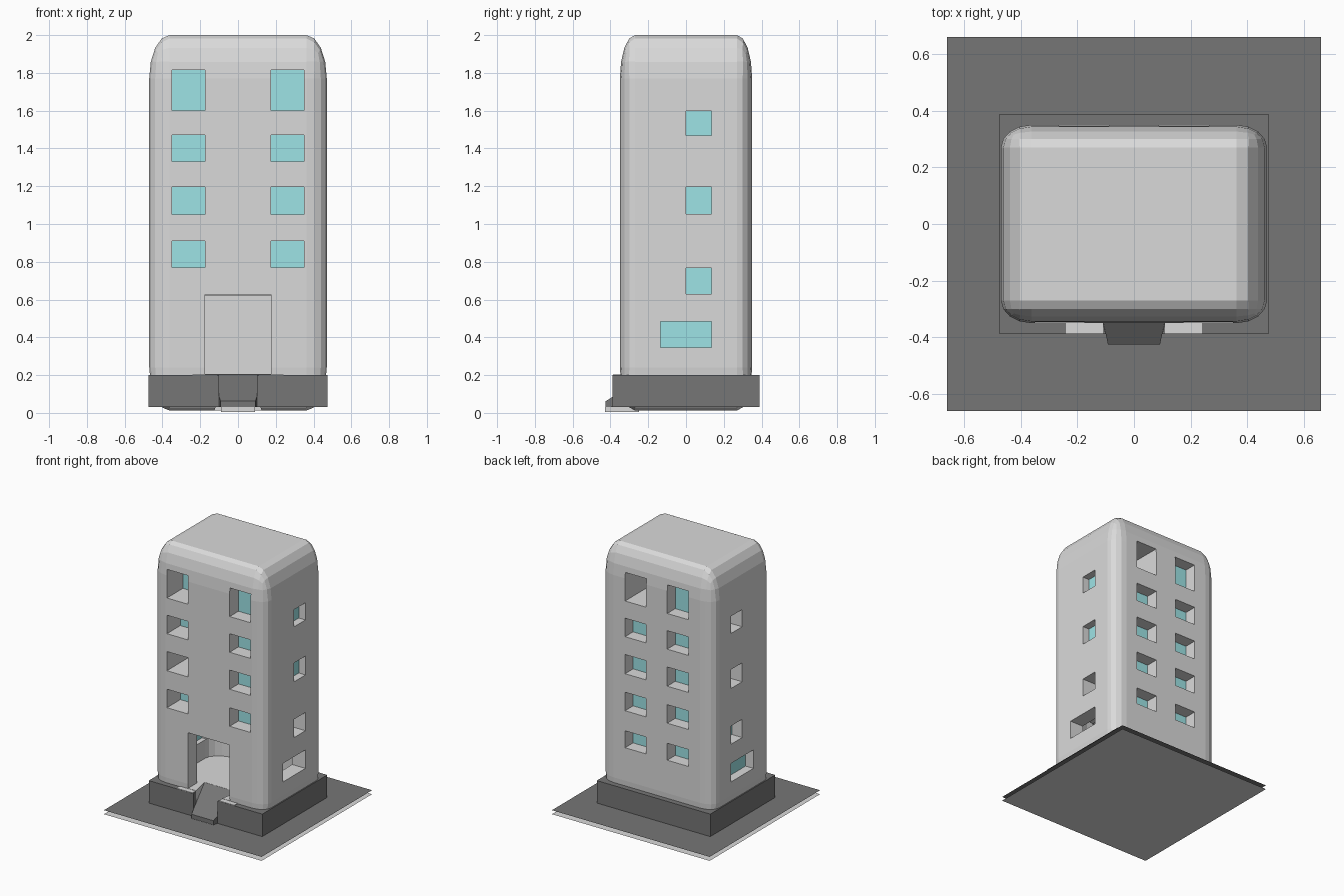
import bpy, bmesh

if "Cube" in bpy.data.objects:
    bpy.data.objects.remove(bpy.data.objects["Cube"])


def material(name, rgb):
    m = bpy.data.materials.new(name)
    m.diffuse_color = (*rgb, 1)
    m.use_nodes = True
    m.node_tree.nodes["Principled BSDF"].inputs["Base Color"].default_value = m.diffuse_color
    return m


LIGHT = material("pale_concrete", (0.7, 0.7, 0.7))
DARK = material("dark_stone", (0.18, 0.18, 0.18))
GLASS = material("teal_glass", (0.34, 0.77, 0.79))


def finish(name, bm, mat):
    bmesh.ops.recalc_face_normals(bm, faces=bm.faces)
    me = bpy.data.meshes.new(name)
    bm.to_mesh(me)
    bm.free()
    me.materials.append(mat)
    ob = bpy.data.objects.new(name, me)
    bpy.context.collection.objects.link(ob)
    return ob


def box(name, x, y, z, mat, bevel=0, vertical_only=False, segments=4):
    """Box from ranges; the bevel is a share of each side, made before scaling."""
    bm = bmesh.new()
    bmesh.ops.create_cube(bm, size=1)
    if bevel:
        edges = [e for e in bm.edges if not vertical_only
                 or abs(e.verts[0].co.z - e.verts[1].co.z) > 0.5]
        bmesh.ops.bevel(bm, geom=edges, offset=bevel, segments=segments,
                        profile=0.5, affect='EDGES')
    for v in bm.verts:
        for i, (a, b) in enumerate((x, y, z)):
            v.co[i] = (a + b) / 2 + v.co[i] * (b - a)
    return finish(name, bm, mat)


def wedge(name, y, half_widths, bottom, tops, mat):
    """Prism running along y with its own width and top height at each end."""
    bm = bmesh.new()
    ends = [[bm.verts.new((sx * w, yy, zz)) for sx, zz in
             ((-1, bottom), (1, bottom), (1, t), (-1, t))]
            for yy, w, t in zip(y, half_widths, tops)]
    a, b = ends
    bm.faces.new(a)
    bm.faces.new(b[::-1])
    for i in range(4):
        j = (i + 1) % 4
        bm.faces.new((a[i], b[i], b[j], a[j]))
    return finish(name, bm, mat)


def sheet(name, half, z, mat):
    bm = bmesh.new()
    bm.faces.new([bm.verts.new((sx * half, sy * half, z)) for sx, sy in
                  ((-1, -1), (1, -1), (1, 1), (-1, 1))])
    return finish(name, bm, mat)


def cut(target, cutter, remove=True):
    mod = target.modifiers.new("cut", 'BOOLEAN')
    mod.operation = 'DIFFERENCE'
    mod.solver = 'EXACT'
    mod.object = cutter
    bpy.context.view_layer.objects.active = target
    bpy.ops.object.modifier_apply(modifier=mod.name)
    if remove:
        bpy.data.objects.remove(cutter)


# Ground sheets
sheet("ground_underside", 0.66, 0.0, LIGHT)
sheet("ground", 0.66, 0.03, DARK)

# Rounded tower and its plinth
W, D = 0.47, 0.35
tower = box("tower", (-W, W), (-D, D), (0.012, 2.0), LIGHT, bevel=0.115)
plinth = box("plinth", (-0.475, 0.475), (-0.388, 0.388), (0.03, 0.2), DARK)

# Entrance ramp set into a notch
notch = wedge("notch", (-0.46, -0.2), (0.085, 0.14), -0.05, (0.25, 0.25), LIGHT)
cut(plinth, notch, remove=False)
cut(tower, notch)
wedge("ramp", (-0.425, -0.2), (0.092, 0.14), 0.03, (0.062, 0.204), DARK)
box("ramp_footing", (-0.09, 0.09), (-0.428, -0.25), (0.005, 0.03), LIGHT)

# Hollow lobby and doorway
cut(tower, box("lobby", (-0.36, 0.36), (-0.24, 0.24), (0.205, 0.62), LIGHT,
               bevel=0.25, vertical_only=True, segments=5))
cut(tower, box("doorway", (-0.175, 0.175), (-0.5, -0.15), (0.206, 0.628), LIGHT))

# Pale doorstep strips
for s in (-1, 1):
    box("doorstep", sorted((s * 0.11, s * 0.24)), (-0.387, -0.34), (0.198, 0.204), LIGHT)

# Front and back windows: recess with a pane at its end
ROWS = [(1.6, 1.815), (1.33, 1.47), (1.05, 1.195), (0.77, 0.91), (0.49, 0.618)]


def window(face, side, near, far, z, depth):
    x = sorted((side * near, side * far))
    y = sorted((face * 0.5, face * (D - depth)))
    cut(tower, box("recess", x, y, z, LIGHT))
    p = sorted((face * (D - depth + 0.001), face * (D - depth + 0.009)))
    box("window_pane", x, p, z, GLASS)


left_depths = (0.2, 0.17, 0.26, 0.17)
for i, z in enumerate(ROWS):
    if i < 4:
        window(-1, -1, 0.175, 0.35, z, left_depths[i])
        window(-1, 1, 0.175, 0.35, z, 0.115)
    window(1, 1, 0.088, 0.265, z, 0.27 if i == 0 else 0.105)
    window(1, -1, 0.088, 0.265, z, 0.105)

# Side windows: openings straight through with one pane each
for y0, z, pane_x in ((0.0, (1.468, 1.598), W - 0.06), (0.0, (1.052, 1.195), W - 0.06),
                      (0.0, (0.63, 0.768), -W + 0.09), (-0.135, (0.345, 0.485), -W + 0.07)):
    cut(tower, box("side_opening", (-0.6, 0.6), (y0, 0.135), z, LIGHT))
    box("side_pane", (pane_x - 0.004, pane_x + 0.004), (y0, 0.135), z, GLASS)
